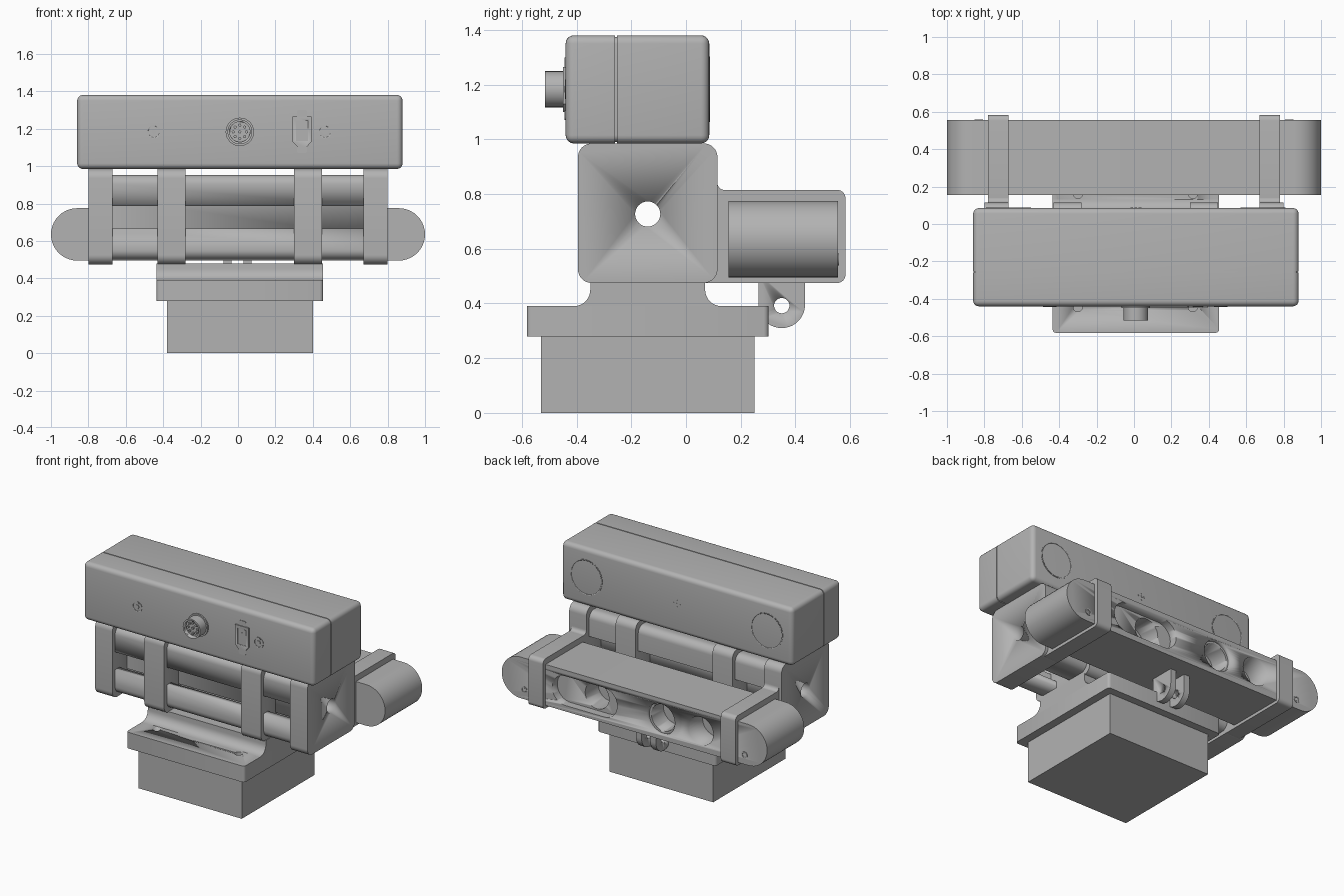
import bpy, bmesh, math
from mathutils import Vector

if "Cube" in bpy.data.objects:
    bpy.data.objects.remove(bpy.data.objects["Cube"])

grey = bpy.data.materials.new("light_grey")
grey.use_nodes = True
COLOUR = (0.45, 0.45, 0.45, 1)
grey.diffuse_color = COLOUR
grey.node_tree.nodes["Principled BSDF"].inputs["Base Color"].default_value = COLOUR


def finish(name, bm):
    bmesh.ops.recalc_face_normals(bm, faces=bm.faces)
    mesh = bpy.data.meshes.new(name)
    bm.to_mesh(mesh)
    bm.free()
    mesh.materials.append(grey)
    ob = bpy.data.objects.new(name, mesh)
    bpy.context.collection.objects.link(ob)
    select(ob)
    bpy.ops.object.shade_smooth_by_angle(angle=math.radians(35))
    return ob


def select(ob):
    bpy.ops.object.select_all(action="DESELECT")
    ob.select_set(True)
    bpy.context.view_layer.objects.active = ob


def prism(name, points, axis, a, b):
    """Extrude a flat outline along an axis; outline is (y,z), (x,z) or (x,y)."""
    place = {"x": lambda u, v: (a, u, v), "y": lambda u, v: (u, a, v), "z": lambda u, v: (u, v, a)}[axis]
    bm = bmesh.new()
    face = bm.faces.new([bm.verts.new(place(u, v)) for u, v in points])
    out = bmesh.ops.extrude_face_region(bm, geom=[face])
    move = Vector([b - a if k == axis else 0 for k in "xyz"])
    bmesh.ops.translate(bm, vec=move, verts=[g for g in out["geom"] if isinstance(g, bmesh.types.BMVert)])
    return finish(name, bm)


def arc(cu, cv, r, start, end, n=8):
    return [(cu + r * math.cos(math.radians(start + (end - start) * i / n)),
             cv + r * math.sin(math.radians(start + (end - start) * i / n))) for i in range(n + 1)]


def circle(cu, cv, r, n=32):
    return arc(cu, cv, r, 0, 360, n)[:-1]


def rounded(u0, u1, v0, v1, r, n=8):
    return (arc(u1 - r, v1 - r, r, 0, 90, n) + arc(u0 + r, v1 - r, r, 90, 180, n)
            + arc(u0 + r, v0 + r, r, 180, 270, n) + arc(u1 - r, v0 + r, r, 270, 360, n))


def stadium(u0, u1, v, r):
    return arc(u1 - r, v, r, -90, 90, 20) + arc(u0 + r, v, r, 90, 270, 20)


def rect(u0, u1, v0, v1):
    return [(u0, v0), (u1, v0), (u1, v1), (u0, v1)]


def cut(ob, *cutters):
    for cutter in cutters:
        mod = ob.modifiers.new("cut", "BOOLEAN")
        mod.operation, mod.solver, mod.object = "DIFFERENCE", "EXACT", cutter
        select(ob)
        bpy.ops.object.modifier_apply(modifier=mod.name)
        bpy.data.objects.remove(cutter)


def ring(name, x, z, r, width, y0, y1):
    cut(prism(name, circle(x, z, r), "y", y0, y1),
        prism("cutter", circle(x, z, r - width), "y", y0 - 0.1, y1 + 0.1))


def case_half(name, y0, y1, seam):
    """Box with rounded edges everywhere except at the seam."""
    bm = bmesh.new()
    bmesh.ops.create_cube(bm, size=1)
    for v in bm.verts:
        v.co = (0.01 + v.co.x * 1.74, (y0 + y1) / 2 + v.co.y * (y1 - y0), 1.1825 + v.co.z * 0.395)
    edges = [e for e in bm.edges if not all(abs(v.co.y - seam) < 1e-4 for v in e.verts)]
    bmesh.ops.bevel(bm, geom=edges, offset=0.03, segments=5, profile=0.5, affect="EDGES")
    return finish(name, bm)


# Upper case: two halves with a seam
case_half("case_front", -0.44, -0.259, -0.259)
case_half("case_back", -0.253, 0.085, -0.253)
prism("case_seam", rounded(-0.854, 0.874, 0.991, 1.374, 0.025), "y", -0.27, -0.24)

# Round connector with pins
CZ = 1.183
prism("connector_flange", circle(0.01, CZ, 0.076), "y", -0.449, -0.43)
barrel = prism("connector_barrel", circle(0.01, CZ, 0.066), "y", -0.515, -0.43)
cut(barrel, prism("cutter", circle(0.01, CZ, 0.054), "y", -0.6, -0.495))
for count, radius in ((1, 0), (8, 0.036)):
    for i in range(count):
        a = math.tau * i / count
        prism("connector_pin", circle(0.01 + radius * math.cos(a), CZ + radius * math.sin(a), 0.008, 10),
              "y", -0.508, -0.49)

# Data port, port tabs and screws on the case front
prism("port_tabs", rounded(0.315, 0.37, 1.07, 1.30, 0.012), "y", -0.444, -0.43)
port = prism("port_shell", [(0.292, 1.13), (0.32, 1.1), (0.365, 1.1), (0.393, 1.13),
                            (0.393, 1.265), (0.292, 1.265)], "y", -0.449, -0.43)
cut(port, prism("cutter", rect(0.31, 0.375, 1.135, 1.245), "y", -0.5, -0.444))
prism("port_tongue", rect(0.335, 0.35, 1.15, 1.22), "y", -0.448, -0.43)
for x in (-0.45, 0.465):
    ring("screw_ring", x, CZ, 0.036, 0.006, -0.443, -0.43)
    prism("screw_head", circle(x, CZ, 0.014, 6), "y", -0.444, -0.43)

# Lens rings and centre mark on the case back
for x in (-0.67, 0.69):
    ring("lens_ring", x, CZ, 0.12, 0.006, 0.08, 0.087)
for x, z in ((0, 0), (0.022, 0), (-0.022, 0), (0, 0.022), (0, -0.022)):
    prism("centre_mark", circle(0.01 + x, CZ + z, 0.007, 8), "y", 0.08, 0.087)

# Slotted rail with a bore along x
RY, RZ = -0.14, 0.727
rail = prism("slotted_rail", rounded(RY - 0.226, RY + 0.226, RZ - 0.226, RZ + 0.226, 0.05), "x", -0.68, 0.68)
for du, dv in ((1, 0), (-1, 0), (0, 1), (0, -1)):
    for depth0, depth1, half in ((0.18, 0.3, 0.06), (0.1, 0.181, 0.11)):
        u = sorted((du * depth0, du * depth1)) if du else (-half, half)
        v = sorted((dv * depth0, dv * depth1)) if dv else (-half, half)
        cut(rail, prism("cutter", rect(RY + u[0], RY + u[1], RZ + v[0], RZ + v[1]), "x", -1, 1))
cut(rail, prism("cutter", circle(RY, RZ, 0.046), "x", -1, 1))

# Clamps around the rail; the outer pair carry arms holding the rear bar
body = rounded(-0.395, 0.115, 0.475, 0.985, 0.05)
for x0, x1 in ((-0.80, -0.67), (-0.43, -0.28), (0.30, 0.45), (0.67, 0.80)):
    clamp = prism("clamp", body, "x", x0, x1)
    cut(clamp, prism("cutter", circle(RY, RZ, 0.046), "x", -1, 1))
for s in (-1, 1):
    prism("bar_arm", rounded(0.05, 0.583, 0.475, 0.815, 0.03), "x", s * 0.67, s * 0.78)
    prism("arm_fillet", [(0.11, 0.81)] + arc(0.14, 0.84, 0.025, 270, 180) + [(0.11, 0.84)],
          "x", s * 0.67, s * 0.78)

# Rear level bar with recessed windows
BZ = 0.635
bar = prism("rear_bar", stadium(-1, 1, BZ, 0.14), "y", 0.155, 0.555)
cut(bar, prism("cutter", stadium(0.13, 0.62, BZ, 0.1), "y", 0.5, 0.7),
    prism("cutter", circle(0.32, BZ, 0.09), "y", 0.36, 0.7),
    prism("cutter", circle(-0.2, BZ, 0.105), "y", 0.53, 0.7),
    prism("cutter", circle(-0.2, BZ, 0.09), "y", 0.4, 0.7),
    prism("cutter", circle(-0.5, BZ, 0.095), "y", 0.4, 0.7))
for s in (-1, 1):
    ring("end_screw", s * 0.83, 0.56, 0.022, 0.008, 0.55, 0.559)

# Pivot lugs below the bar
for x0, x1 in ((-0.078, -0.035), (0.03, 0.072)):
    lug = prism("pivot_lug", [(0.265, 0.51)] + arc(0.35, 0.395, 0.085, 180, 360, 20) + [(0.435, 0.51)], "x", x0, x1)
    cut(lug, prism("cutter", circle(0.35, 0.392, 0.028), "x", -1, 1))

# Mounting plate, filleted neck and base block
plate = prism("mount_plate", rounded(-0.435, 0.455, -0.582, 0.302, 0.018, 3), "z", 0.28, 0.39)
for x in (-0.30, 0.315):
    for y in (-0.445, 0.16):
        cut(plate, prism("cutter", circle(x, y, 0.024, 20), "z", 0.33, 0.6))
neck = ([(-0.41, 0.385)] + arc(-0.41, 0.45, 0.06, 270, 360) + [(-0.35, 0.48), (0.07, 0.48)]
        + arc(0.13, 0.45, 0.06, 180, 270) + [(0.13, 0.385)])
prism("mount_neck", neck, "x", -0.435, 0.455)
prism("base_block", rect(-0.38, 0.40, -0.53, 0.25), "z", 0, 0.29)
